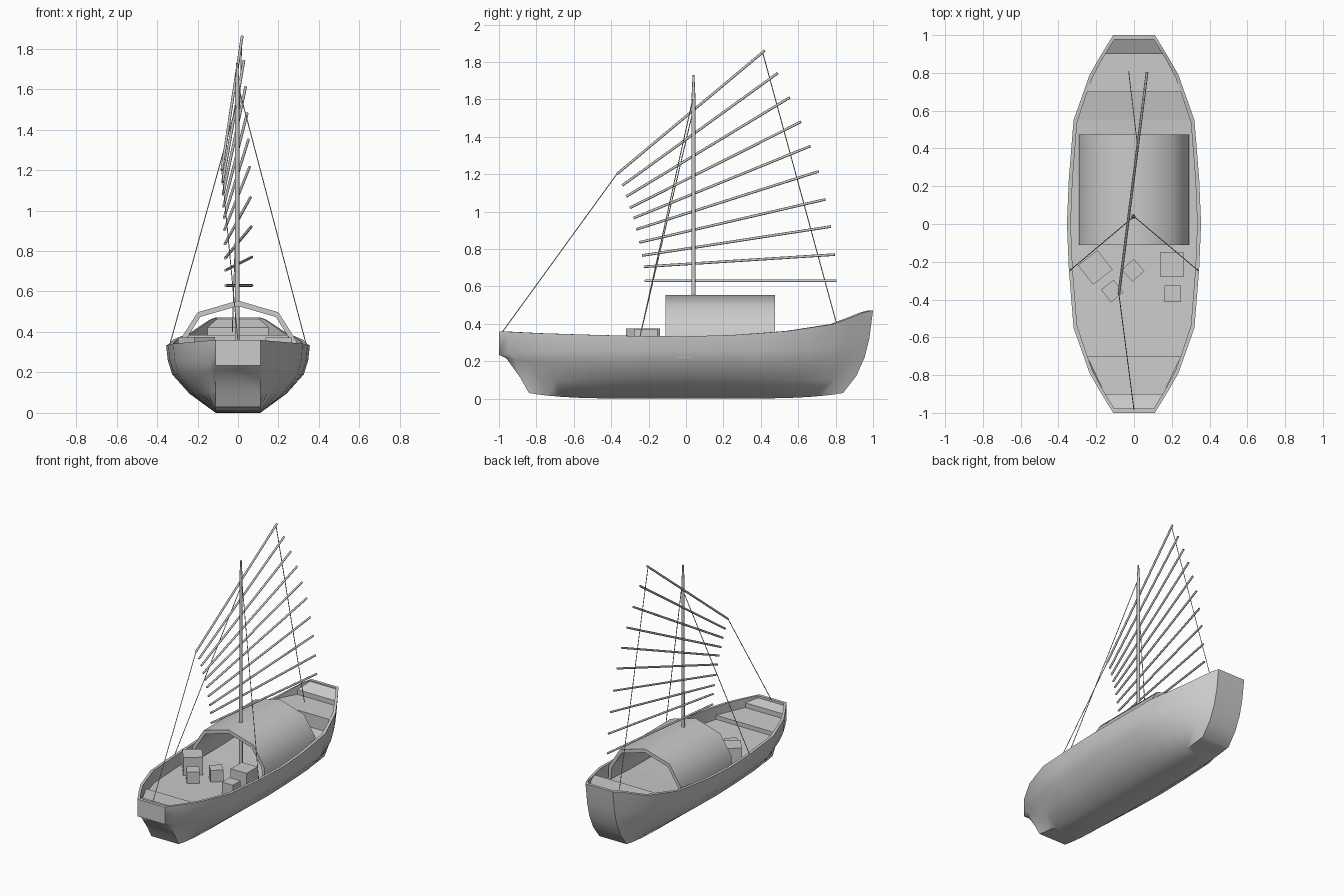
import bpy, bmesh, math
from mathutils import Vector, Matrix

cube = bpy.data.objects.get("Cube")
if cube:
    bpy.data.objects.remove(cube, do_unlink=True)

# Single flat colour
grey = bpy.data.materials.new("plain_grey")
grey.use_nodes = True
COLOUR = (0.6, 0.6, 0.6, 1)
grey.diffuse_color = COLOUR
grey.node_tree.nodes["Principled BSDF"].inputs["Base Color"].default_value = COLOUR


def finish(name, bm, smooth=None, recalc=True):
    if recalc:
        bmesh.ops.recalc_face_normals(bm, faces=bm.faces)
    mesh = bpy.data.meshes.new(name)
    bm.to_mesh(mesh)
    bm.free()
    mesh.materials.append(grey)
    if smooth:
        mesh.polygons.foreach_set("use_smooth", [True] * len(mesh.polygons))
        mesh.set_sharp_from_angle(angle=math.radians(smooth))
    obj = bpy.data.objects.new(name, mesh)
    bpy.context.collection.objects.link(obj)
    return obj


def interp(table, x):
    for (x0, v0), (x1, v1) in zip(table, table[1:]):
        if x <= x1:
            return v0 + (v1 - v0) * max(0, (x - x0) / (x1 - x0))
    return table[-1][1]


def rod(name, a, b, r1, r2=None, sides=8):
    a, b = Vector(a), Vector(b)
    d = b - a
    turn = d.to_track_quat("Z", "Y").to_matrix().to_4x4()
    bm = bmesh.new()
    bmesh.ops.create_cone(bm, cap_ends=True, segments=sides, radius1=r1,
                          radius2=r1 if r2 is None else r2, depth=d.length,
                          matrix=Matrix.Translation((a + b) / 2) @ turn)
    return finish(name, bm, 50)


# Hull shape tables: plan width, sheer height and floor height along the length
WIDTH = [(0, .355), (.24, .345), (.55, .32), (.79, .235), (.9, .172), (1, .11)]
SHEER = [(-1, .36), (-.8, .35), (-.55, .342), (-.2, .333), (.1, .333), (.3, .342),
         (.55, .362), (.8, .40), (.95, .46), (1, .472)]
FLOOR = [(-.7, .255), (0, .24), (.5, .262), (.7, .29), (.9, .386), (1, .42)]
# Per level: midship half width and height, bow end y and z, stern end y and z
LEVELS = [(.11, 0, .84, .03, .84, .03), (.24, .095, .885, .11, .91, .12),
          (.325, .19, .96, .215, .955, .22), (.347, .26, 1, .235, .98, .32),
          (.355, .333, 1, .36, 1, .472)]


def half_width(y):
    return interp(WIDTH, abs(y))


def section(t):
    """Half section from the keel edge up the side, over the rim and down inside."""
    pts = []
    fullness = (half_width(t) - .11) / .245
    for i, (w, z, bow_y, bow_z, stern_y, stern_z) in enumerate(LEVELS):
        reach, end_z = (bow_y, bow_z) if t < 0 else (stern_y, stern_z)
        zz = interp(SHEER, t) if i == 4 else z + (end_z - z) * abs(t) ** 5
        pts.append((.11 + (w - .11) * fullness, t * reach, zz))
    y = t * .978
    w = half_width(y) - .02
    return pts + [(w, y, interp(SHEER, t)), (w, y, interp(FLOOR, y) - .02)]


# Hull
bm = bmesh.new()
rows = []
for t in (-1, -.95, -.88, -.79, -.68, -.55, -.4, -.24, 0, .24, .4, .55, .68, .79, .88, .95, 1):
    half = section(t)
    ring = [(-x, y, z) for x, y, z in reversed(half)] + half
    rows.append([bm.verts.new(p) for p in ring])
for r0, r1 in zip(rows, rows[1:]):
    for i in range(len(r0) - 1):
        bm.faces.new((r0[i], r0[i + 1], r1[i + 1], r1[i]))
for r in (rows[0], rows[-1]):
    for i in range(len(r) // 2 - 1):
        j = len(r) - 1 - i
        bm.faces.new((r[i], r[i + 1], r[j - 1], r[j]))
finish("hull", bm, 50)

# Stepped deck with raised ends
DECK = [(-.98, .345), (-.9, .325), (-.9, .29), (-.7, .285), (-.7, .255), (-.55, .25),
        (-.24, .243), (0, .24), (.24, .25), (.55, .268), (.7, .29), (.7, .386),
        (.79, .386), (.9, .386), (.9, .422), (.98, .465)]
bm = bmesh.new()
edges = [[bm.verts.new((s * (half_width(y) - .018), y, z)) for s in (-1, 1)] for y, z in DECK]
for a, b in zip(edges, edges[1:]):
    bm.faces.new((a[0], a[1], b[1], b[0]))
finish("deck", bm, recalc=False)

# Arched cabin roof, open at both ends
ARCH = [(.295, .25), (.29, .355), (.2, .497), (0, .555)]
INNER = [(.272, .25), (.268, .345), (.187, .474), (0, .528)]


def arch(points):
    return [(-x, z) for x, z in points] + [(x, z) for x, z in reversed(points[:-1])]


bm = bmesh.new()
loop = arch(ARCH) + arch(INNER)[::-1]
front, back = [[bm.verts.new((x, y, z)) for x, z in loop] for y in (-.11, .475)]
n = len(loop)
for i in range(n):
    j = (i + 1) % n
    bm.faces.new((front[i], front[j], back[j], back[i]))
for ring in (front, back):
    for i in range(n // 2 - 1):
        bm.faces.new((ring[i], ring[i + 1], ring[n - 2 - i], ring[n - 1 - i]))
finish("cabin_roof", bm, 50)

# Cargo crates: x, y, size, turn in degrees
for i, (x, y, size, turn) in enumerate([(-.205, -.23, .13, 38), (-.005, -.245, .085, 42),
                                        (-.115, -.355, .085, 38), (.2, -.215, .127, 0),
                                        (.205, -.37, .088, 0)]):
    bm = bmesh.new()
    place = Matrix.Translation((x, y, .245 + size / 2)) @ Matrix.Rotation(math.radians(turn), 4, "Z")
    bmesh.ops.create_cube(bm, size=size, matrix=place)
    finish(f"crate_{i + 1}", bm)

# Mast with a tapered tip
MAST_Y = .04
rod("mast", (-.004, MAST_Y, .24), (-.004, MAST_Y, 1.6), .012, .011)
rod("mast_tip", (-.004, MAST_Y, 1.6), (-.004, MAST_Y, 1.73), .011, .005)


# Sail battens, all in one slightly turned vertical plane
def sail_point(y, z):
    return (-.08 + .127 * (y + .37), y, z)


BATTENS = [(-.37, 1.2, .42, 1.86), (-.34, 1.14, .49, 1.74), (-.32, 1.08, .555, 1.61),
           (-.3, 1.02, .615, 1.48), (-.28, .965, .665, 1.35), (-.265, .905, .71, 1.215),
           (-.25, .835, .745, 1.065), (-.235, .765, .775, .92), (-.225, .705, .795, .77),
           (-.22, .63, .805, .63)]
for i, (y0, z0, y1, z1) in enumerate(BATTENS):
    rod(f"sail_batten_{i + 1}", sail_point(y0, z0), sail_point(y1, z1), .007)

# Rigging
ROPE = .0025
rod("bow_rope", sail_point(-.37, 1.2), (0, -.985, .352), ROPE, sides=6)
rod("stern_rope", sail_point(.41, 1.85), (-.028, .805, .4), ROPE, sides=6)
rod("shroud_left", (0, MAST_Y, 1.62), (.338, -.245, .335), ROPE, sides=6)
rod("shroud_right", (0, MAST_Y, 1.55), (-.338, -.245, .335), ROPE, sides=6)
